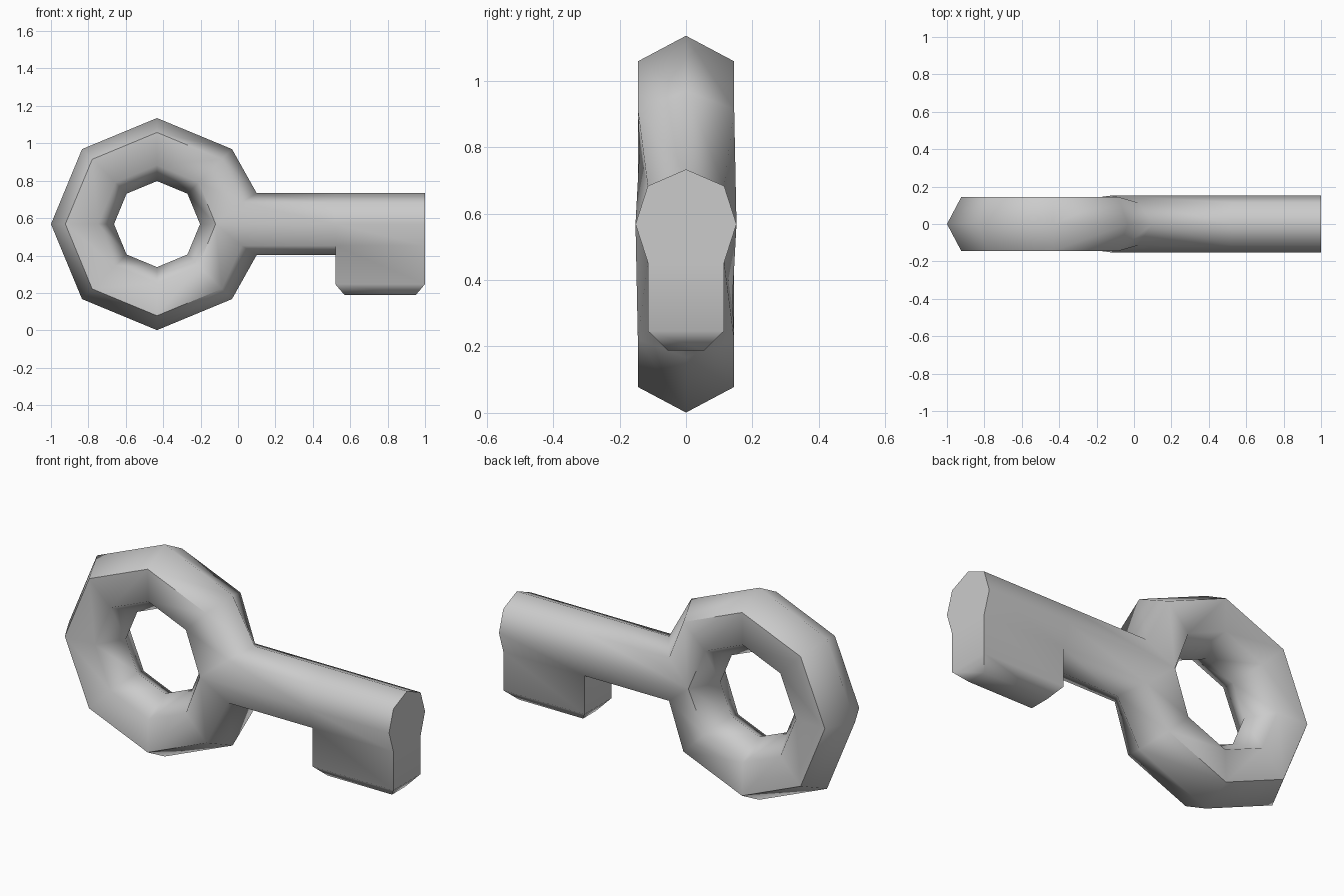
import bpy, bmesh
from math import cos, sin, pi, radians

if "Cube" in bpy.data.objects:
    bpy.data.objects.remove(bpy.data.objects["Cube"])

CX, CZ = -0.433, 0.568          # ring centre
bm = bmesh.new()


def vert(x, y, z):
    return bm.verts.new((x, y, z))


def bridge(a, b, closed=True, skip=()):
    n = len(a)
    for i in range(n if closed else n - 1):
        if i not in skip:
            j = (i + 1) % n
            bm.faces.new((a[i], a[j], b[j], b[i]))


# Ring cross-section: radius, depth
section = [(0.567, 0), (0.49, -0.145), (0.315, -0.14),
           (0.23, 0), (0.315, 0.14), (0.49, 0.145)]
rings = []
for k in range(1, 8):
    a = k * pi / 4
    rings.append([vert(CX + r * cos(a), y, CZ + r * sin(a)) for r, y in section])

# Ring opens towards the shaft: upper and lower halves share the inner points
joint = [(0.10, 0, 0.165), (0.02, -0.115, 0.115), (-0.12, -0.152, 0),
         (CX + 0.23, 0, 0), (-0.12, 0.152, 0), (0.02, 0.115, 0.115)]
upper = [vert(x, y, CZ + h) for x, y, h in joint]
lower = [upper[i] if i in (2, 3, 4) else vert(x, y, CZ - h)
         for i, (x, y, h) in enumerate(joint)]
loops = [upper] + rings + [lower]
for a, b in zip(loops, loops[1:]):
    bridge(a, b)

# Octagonal shaft
start = [upper[0], upper[1], upper[2], lower[1],
         lower[0], lower[5], upper[4], upper[5]]
mid = [vert(0.52, v.co.y, v.co.z) for v in start]
end = [vert(1.0, v.co.y, v.co.z) if i != 4 else None for i, v in enumerate(start)]
bridge(start, mid)
for i in range(8):
    j = (i + 1) % 8
    if 4 not in (i, j):
        bm.faces.new((mid[i], mid[j], end[j], end[i]))

# Tooth below the shaft end, with a chamfered bottom
rim = [vert(x, y, 0.247) for x, y in
       ((0.52, -0.115), (1.0, -0.115), (1.0, 0.115), (0.52, 0.115))]
base = [vert(x, y, 0.188) for x, y in
        ((0.57, -0.055), (0.95, -0.055), (0.95, 0.055), (0.57, 0.055))]
bridge(rim, base)
bm.faces.new(base)
bm.faces.new((mid[3], end[3], rim[1], rim[0]))
bm.faces.new((end[5], mid[5], rim[3], rim[2]))
bm.faces.new((mid[3], rim[0], rim[3], mid[5], mid[4]))

# Flat end cap: shaft part and tooth part
bm.faces.new([end[i] for i in (5, 6, 7, 0, 1, 2, 3)])
bm.faces.new((end[3], rim[1], rim[2], end[5]))

bmesh.ops.recalc_face_normals(bm, faces=bm.faces)
mesh = bpy.data.meshes.new("key")
bm.to_mesh(mesh)
bm.free()
key = bpy.data.objects.new("key", mesh)
bpy.context.collection.objects.link(key)
bpy.context.view_layer.objects.active = key
key.select_set(True)
bpy.ops.object.shade_smooth_by_angle(angle=radians(61))
